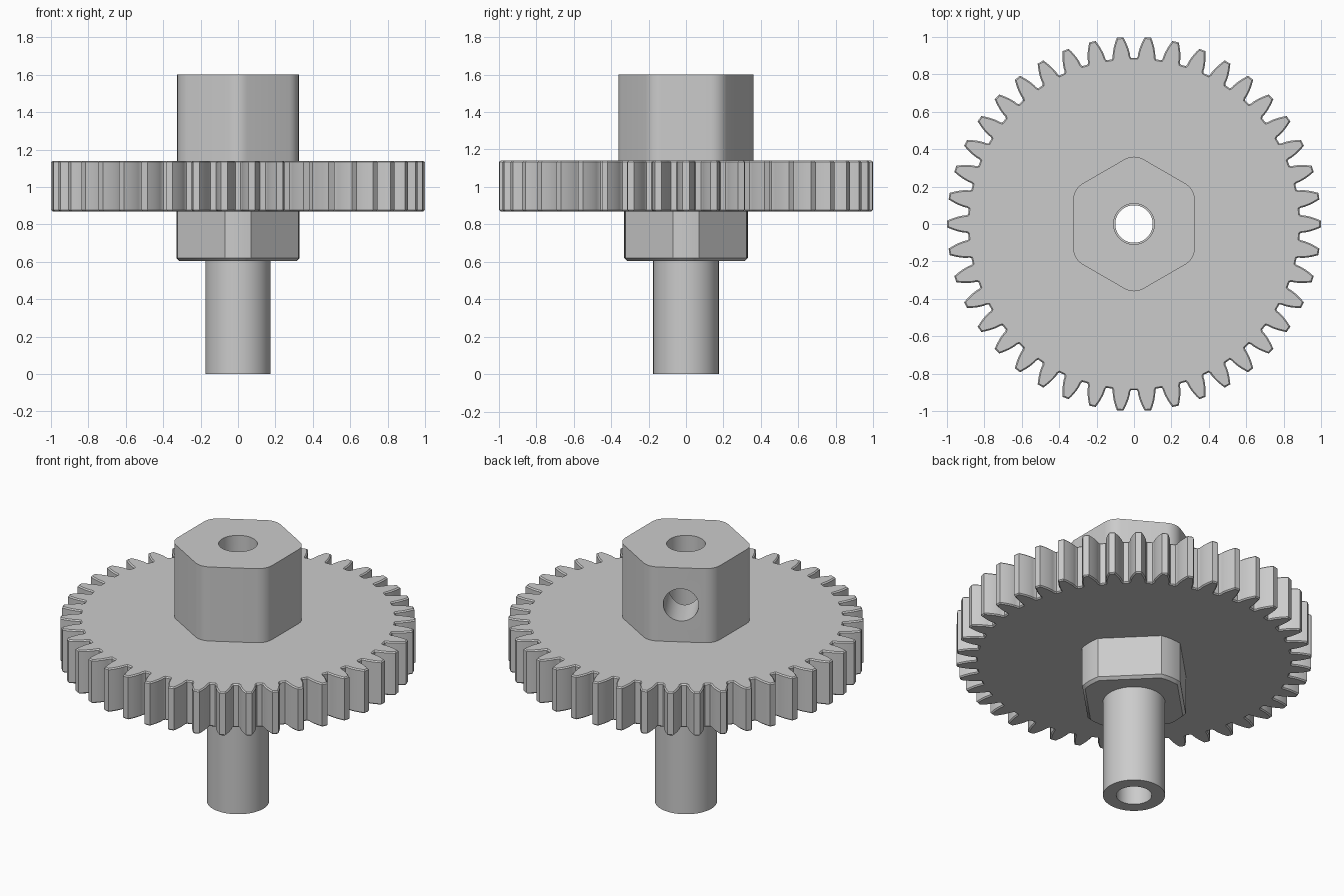
import bpy, bmesh, math
from math import sin, cos, pi, radians
from mathutils import Matrix

cube = bpy.data.objects.get("Cube")
if cube:
    bpy.data.objects.remove(cube, do_unlink=True)

steel = bpy.data.materials.new("light_grey")
steel.use_nodes = True
grey = (0.6, 0.6, 0.6, 1)
steel.diffuse_color = grey
steel.node_tree.nodes["Principled BSDF"].inputs["Base Color"].default_value = grey

TEETH = 42
BORE_STEP, GEAR_TOP, TOP = 0.87, 1.14, 1.6


def polar(r, a):
    return (r * cos(a), r * sin(a))


def circle(r, n=64):
    return [polar(r, 2 * pi * i / n) for i in range(n)]


def gear_outline():
    """Full involute profile, tip radius 1."""
    module = 2 / (TEETH + 2)
    pitch_r = module * TEETH / 2
    pressure = radians(20)
    base_r = pitch_r * cos(pressure)
    root_r = 0.888
    half = pi / (2 * TEETH) + math.tan(pressure) - pressure
    flank = []
    for i in range(7):
        r = base_r + (1 - base_r) * i / 6
        a = math.acos(base_r / r)
        flank.append((r, half - (math.tan(a) - a)))
    flank.insert(0, (root_r, half + 0.006))
    pts = []
    for k in range(TEETH):
        mid = 2 * pi * k / TEETH
        pts += [polar(r, mid - a) for r, a in flank]
        pts += [polar(r, mid + a) for r, a in reversed(flank)]
    return pts


def rounded_hex(apothem, r, steps=6):
    pts = []
    for k in range(6):
        corner = radians(30 + 60 * k)
        cx, cy = polar((apothem - r) / cos(pi / 6), corner)
        for i in range(steps + 1):
            x, y = polar(r, corner + radians(-30 + 60 * i / steps))
            pts.append((cx + x, cy + y))
    return pts


def clipped_square(r, spread, steps=4):
    """Diamond-set square whose corners are turned to radius r."""
    return [polar(r, k * pi / 2 + radians(spread) * (2 * i / steps - 1))
            for k in range(4) for i in range(steps + 1)]


def prism(name, outline, z0, z1, chamfer_ends=(), chamfer=0.0):
    bm = bmesh.new()
    low = bm.faces.new([bm.verts.new((x, y, z0)) for x, y in outline])
    top = bmesh.ops.extrude_face_region(bm, geom=[low])["geom"]
    verts = [g for g in top if isinstance(g, bmesh.types.BMVert)]
    bmesh.ops.translate(bm, verts=verts, vec=(0, 0, z1 - z0))
    bmesh.ops.recalc_face_normals(bm, faces=bm.faces)
    edges = [e for e in bm.edges
             if any(all(abs(v.co.z - z) < 1e-5 for v in e.verts) for z in chamfer_ends)]
    if edges:
        bmesh.ops.bevel(bm, geom=edges, offset=chamfer, segments=1,
                        affect='EDGES', clamp_overlap=True)
    mesh = bpy.data.meshes.new(name)
    bm.to_mesh(mesh)
    bm.free()
    obj = bpy.data.objects.new(name, mesh)
    bpy.context.collection.objects.link(obj)
    mesh.materials.append(steel)
    return obj


def activate(obj):
    bpy.ops.object.select_all(action='DESELECT')
    obj.select_set(True)
    bpy.context.view_layer.objects.active = obj


def drill(obj, cutters):
    activate(obj)
    for cutter in cutters:
        mod = obj.modifiers.new("drill", 'BOOLEAN')
        mod.operation, mod.solver, mod.object = 'DIFFERENCE', 'EXACT', cutter
        bpy.ops.object.modifier_apply(modifier=mod.name)
    bpy.ops.object.shade_smooth_by_angle(angle=radians(30))


# Drilling tools: stepped bore and the radial set screw hole
narrow_bore = prism("narrow_bore_cutter", circle(0.1), -0.1, 2)
wide_bore = prism("wide_bore_cutter", circle(0.109), 0.5, 2)
screw_hole = prism("screw_hole_cutter", circle(0.1, 48), 0, 0.6)
screw_hole.data.transform(Matrix.Translation((0, 0, 1.37))
                          @ Matrix.Rotation(radians(120), 4, 'Z')
                          @ Matrix.Rotation(pi / 2, 4, 'Y'))
tools = [narrow_bore, wide_bore, screw_hole]

# Shaft, lower square collar, toothed wheel and upper hexagonal hub
shaft = prism("shaft", circle(0.175), 0, 0.605)
collar = prism("square_collar", clipped_square(0.33, 12), 0.605, BORE_STEP, (0.605,), 0.016)
wheel = prism("toothed_wheel", gear_outline(), BORE_STEP, GEAR_TOP, (BORE_STEP, GEAR_TOP), 0.007)
hub = prism("hexagonal_hub", rounded_hex(0.325, 0.1), GEAR_TOP, TOP)

drill(shaft, [narrow_bore])
drill(collar, [narrow_bore])
drill(wheel, [wide_bore])
drill(hub, [wide_bore, screw_hole])

for tool in tools:
    bpy.data.objects.remove(tool, do_unlink=True)
